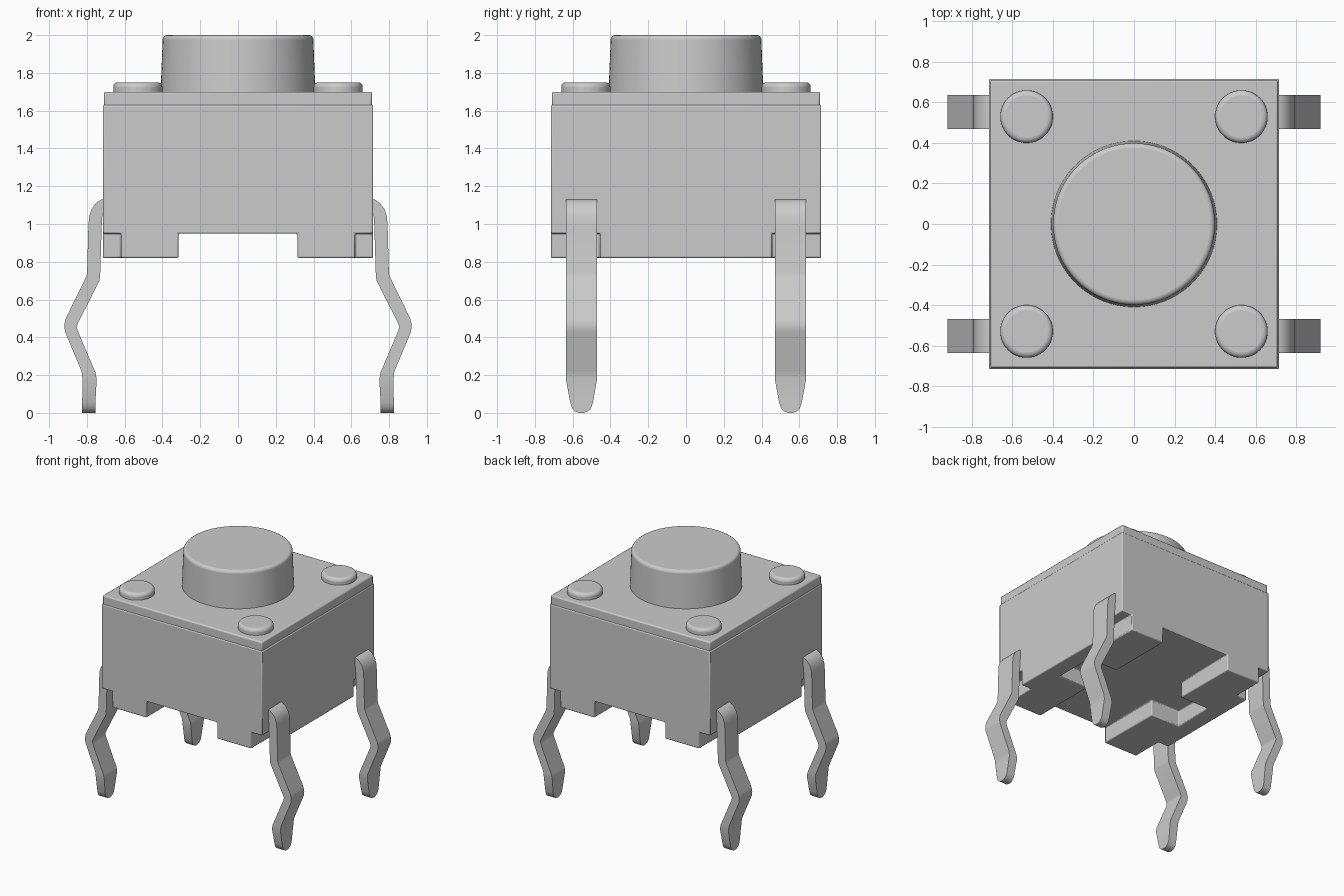
import bpy, bmesh, math

if "Cube" in bpy.data.objects:
    bpy.data.objects.remove(bpy.data.objects["Cube"])


def make_object(name, bm):
    bmesh.ops.recalc_face_normals(bm, faces=bm.faces)
    mesh = bpy.data.meshes.new(name)
    bm.to_mesh(mesh)
    bm.free()
    obj = bpy.data.objects.new(name, mesh)
    bpy.context.collection.objects.link(obj)
    return obj


def add_prism(bm, outline, z0, z1):
    face = bm.faces.new([bm.verts.new((x, y, z0)) for x, y in outline])
    ext = bmesh.ops.extrude_face_region(bm, geom=[face])
    for v in ext["geom"]:
        if isinstance(v, bmesh.types.BMVert):
            v.co.z = z1


def rect(x0, x1, y0, y1):
    return [(x0, y0), (x1, y0), (x1, y1), (x0, y1)]


def prism(name, outline, z0, z1):
    bm = bmesh.new()
    add_prism(bm, outline, z0, z1)
    return make_object(name, bm)


def bevel(obj, width, segments=2):
    m = obj.modifiers.new("bevel", 'BEVEL')
    m.width, m.segments = width, segments
    m.limit_method, m.angle_limit = 'ANGLE', math.radians(40)


def smooth(obj):
    bpy.ops.object.select_all(action='DESELECT')
    obj.select_set(True)
    bpy.context.view_layer.objects.active = obj
    bpy.ops.object.shade_smooth_by_angle(angle=math.radians(35))


def apply_cut(obj, cutter):
    m = obj.modifiers.new("cut", 'BOOLEAN')
    m.operation, m.solver, m.object = 'DIFFERENCE', 'EXACT', cutter
    bpy.context.view_layer.objects.active = obj
    bpy.ops.object.modifier_apply(modifier=m.name)
    bpy.data.objects.remove(cutter)


def disc(name, x, y, z0, z1, r0, r1, sides, rim):
    bm = bmesh.new()
    bmesh.ops.create_cone(bm, cap_ends=True, segments=sides,
                          radius1=r0, radius2=r1, depth=z1 - z0)
    bmesh.ops.translate(bm, verts=bm.verts, vec=(x, y, (z0 + z1) / 2))
    obj = make_object(name, bm)
    # Round only the top rim
    weights = obj.data.attributes.new("bevel_weight_edge", 'FLOAT', 'EDGE')
    for e in obj.data.edges:
        if all(obj.data.vertices[i].co.z > z1 - 1e-4 for i in e.vertices):
            weights.data[e.index].value = 1.0
    m = obj.modifiers.new("rim", 'BEVEL')
    m.limit_method, m.width, m.segments = 'WEIGHT', rim, 4
    smooth(obj)
    return obj


H = 0.716      # half width of the housing
UNDER = 0.95   # height of the recessed underside

# Housing with a cross-shaped recess and corner notches underneath
housing = prism("housing", rect(-H, H, -H, H), 0.82, 1.63)
half = [(0.315, -0.9), (0.315, -0.17), (0.58, -0.17),
        (0.58, 0.17), (0.315, 0.17), (0.315, 0.9)]
cross = half + [(-x, -y) for x, y in half]
apply_cut(housing, prism("recess_cutter", cross, 0.7, UNDER))
bm = bmesh.new()
for sx in (-1, 1):
    for sy in (-1, 1):
        add_prism(bm, [(sx * x, sy * y) for x, y in rect(0.62, 0.9, 0.455, 0.9)],
                  0.7, UNDER)
apply_cut(housing, make_object("corner_cutter", bm))
bevel(housing, 0.008)
smooth(housing)

# Cover plate on top, slightly inset
plate = prism("cover_plate", rect(-0.71, 0.71, -0.71, 0.71), 1.62, 1.70)
bevel(plate, 0.01)
smooth(plate)

# Push button and corner rivets
disc("button", 0, 0, 1.69, 2.0, 0.41, 0.398, 96, 0.022)
for sx in (-1, 1):
    for sy in (-1, 1):
        disc("rivet", sx * 0.53, sy * 0.53, 1.69, 1.75, 0.13, 0.13, 48, 0.025)

# Leg sections: outer x, outer z, inner x, inner z, half width
W = 0.083
sections = [
    (0.700, 1.132, 0.700, 1.06, W), (0.722, 1.130, 0.712, 1.06, W),
    (0.752, 1.110, 0.717, 1.05, W), (0.775, 1.080, 0.720, 1.03, W),
    (0.788, 1.040, 0.721, 1.01, W), (0.792, 0.990, 0.722, 0.98, W),
    (0.799, 0.740, 0.730, 0.72, W), (0.804, 0.720, 0.734, 0.70, W),
    (0.912, 0.500, 0.847, 0.475, W), (0.920, 0.465, 0.854, 0.457, W),
    (0.916, 0.430, 0.850, 0.438, W), (0.828, 0.220, 0.755, 0.215, W),
    (0.823, 0.180, 0.748, 0.180, W), (0.825, 0.055, 0.755, 0.055, 0.060),
    (0.825, 0.025, 0.755, 0.025, 0.050), (0.825, 0.007, 0.755, 0.007, 0.032),
    (0.825, 0.000, 0.755, 0.000, 0.012),
]


def leg(name, sx, yc):
    bm = bmesh.new()
    rings = []
    for xo, zo, xi, zi, w in sections:
        rings.append([bm.verts.new((sx * x, yc + y, z)) for x, y, z in
                      ((xo, -w, zo), (xo, w, zo), (xi, w, zi), (xi, -w, zi))])
    for a, b in zip(rings, rings[1:]):
        for i in range(4):
            j = (i + 1) % 4
            bm.faces.new((a[i], a[j], b[j], b[i]))
    bm.faces.new(rings[0])
    bm.faces.new(rings[-1])
    smooth(make_object(name, bm))


for side, sx in (("left", -1), ("right", 1)):
    for end, sy in (("front", -1), ("back", 1)):
        leg(f"{end}_{side}_leg", sx, sy * 0.553)
